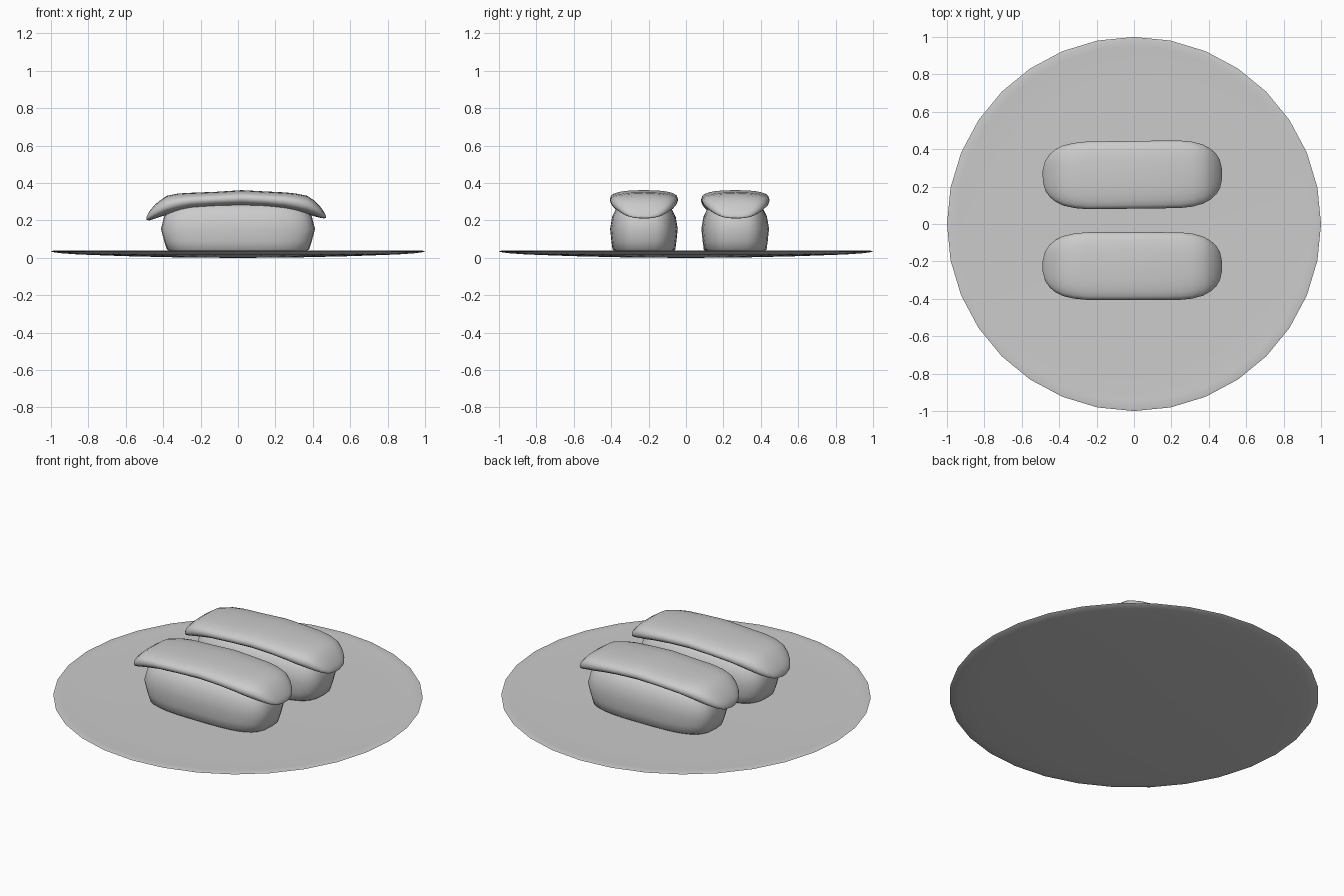
import bpy, bmesh, math

if "Cube" in bpy.data.objects:
    bpy.data.objects.remove(bpy.data.objects["Cube"])


def spow(v, p):
    return math.copysign(abs(v) ** p, v)


def ring(n, a, b, exponent=2.0):
    """Superellipse outline with half sizes a and b."""
    out = []
    for i in range(n):
        t = 2 * math.pi * i / n
        out.append((a * spow(math.cos(t), 2 / exponent),
                    b * spow(math.sin(t), 2 / exponent)))
    return out


def loft(name, rings, location=(0, 0, 0), rot_z=0.0, angle=50):
    """Skin a stack of equal-length rings and close both ends."""
    bm = bmesh.new()
    loops = [[bm.verts.new(p) for p in r] for r in rings]
    n = len(loops[0])
    for lo, hi in zip(loops, loops[1:]):
        for i in range(n):
            j = (i + 1) % n
            bm.faces.new((lo[i], lo[j], hi[j], hi[i]))
    bm.faces.new(loops[0][::-1])
    bm.faces.new(loops[-1])
    bmesh.ops.recalc_face_normals(bm, faces=bm.faces)
    mesh = bpy.data.meshes.new(name)
    bm.to_mesh(mesh)
    bm.free()
    obj = bpy.data.objects.new(name, mesh)
    bpy.context.collection.objects.link(obj)
    obj.location = location
    obj.rotation_euler.z = rot_z
    bpy.ops.object.select_all(action='DESELECT')
    obj.select_set(True)
    bpy.context.view_layer.objects.active = obj
    bpy.ops.object.shade_smooth_by_angle(angle=math.radians(angle))
    return obj


# Shallow round plate: bowed underside, thin rim, nearly flat top
plate = [(0.02, 0.0), (0.30, 0.002), (0.60, 0.009), (0.85, 0.018), (0.95, 0.025),
         (0.99, 0.031), (1.0, 0.036), (0.985, 0.039), (0.95, 0.037), (0.80, 0.034),
         (0.02, 0.032)]
loft("plate", [[(x, y, z) for x, y in ring(32, r, r)] for r, z in plate])

# Rice block: (half length, half width, height)
rice = [(0.36, 0.155, 0.033), (0.38, 0.168, 0.045), (0.395, 0.174, 0.09),
        (0.412, 0.181, 0.155), (0.395, 0.170, 0.22), (0.37, 0.150, 0.26),
        (0.32, 0.115, 0.295)]

# Draped topping: (x, half width, bottom, top)
topping = [(-0.488, 0.03, 0.203, 0.222), (-0.475, 0.08, 0.200, 0.248),
           (-0.45, 0.115, 0.208, 0.278), (-0.42, 0.14, 0.218, 0.305),
           (-0.38, 0.160, 0.230, 0.332), (-0.32, 0.174, 0.247, 0.344),
           (-0.25, 0.181, 0.262, 0.348), (-0.12, 0.181, 0.270, 0.353),
           (0.02, 0.181, 0.274, 0.362), (0.15, 0.181, 0.269, 0.355),
           (0.25, 0.180, 0.258, 0.350), (0.31, 0.174, 0.246, 0.344),
           (0.37, 0.158, 0.233, 0.332), (0.41, 0.135, 0.222, 0.305),
           (0.44, 0.108, 0.214, 0.274), (0.46, 0.075, 0.211, 0.245),
           (0.47, 0.03, 0.213, 0.226)]

for label, y, turn in (("front", -0.225, 0.0), ("back", 0.263, 0.012)):
    loft(label + "_rice", [[(px, py, z) for px, py in ring(32, a, b, 3.2)]
                           for a, b, z in rice], (0, y, 0), turn)
    loft(label + "_topping",
         [[(x, py, (lo + hi) / 2 + pz) for py, pz in ring(24, w, (hi - lo) / 2, 2.5)]
          for x, w, lo, hi in topping], (0, y, 0), turn, 70)
